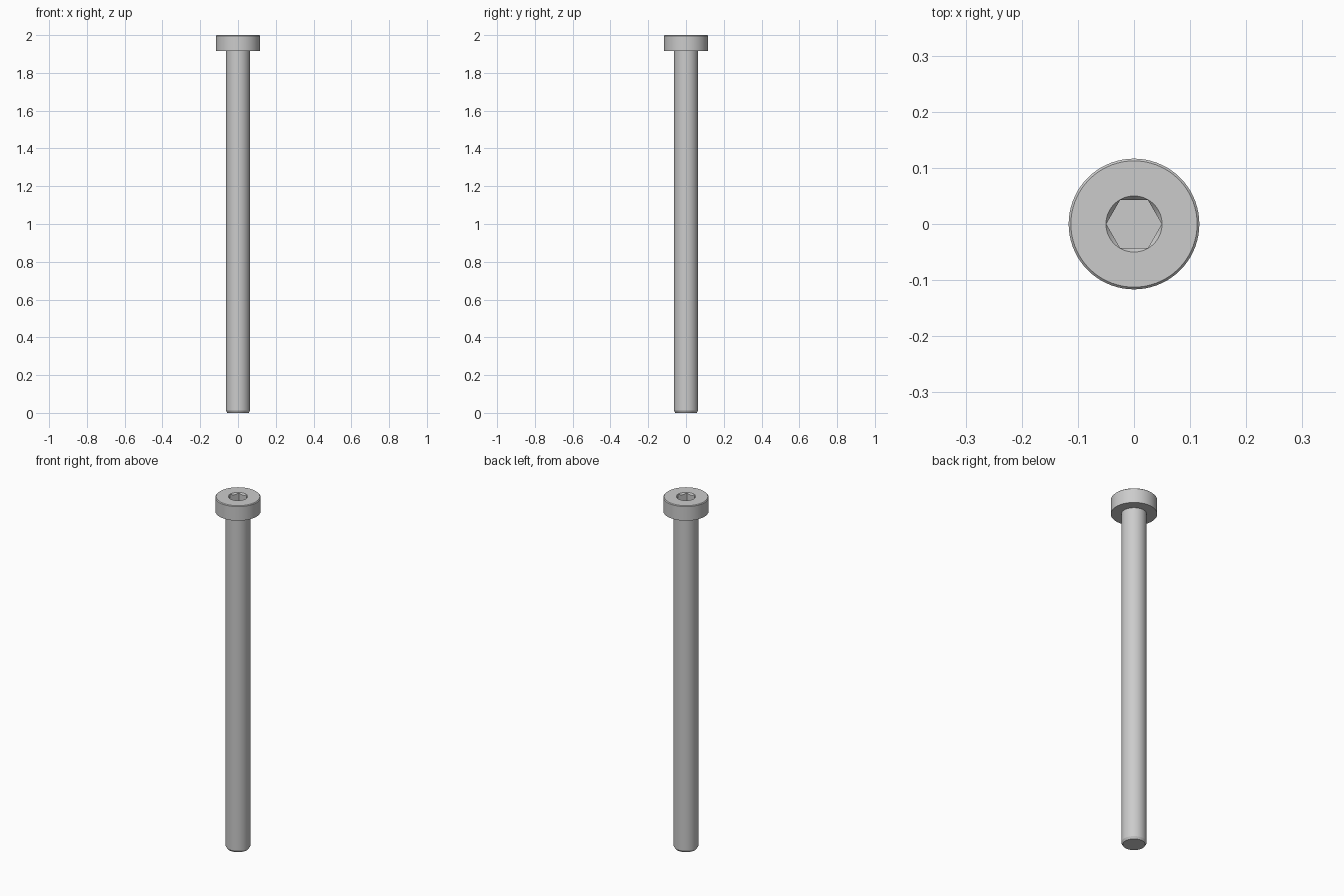
import bpy
import bmesh
from math import cos, sin, pi, radians

cube = bpy.data.objects.get("Cube")
if cube:
    bpy.data.objects.remove(cube, do_unlink=True)

SEGMENTS = 72
HEIGHT = 2.0
SHAFT_R, HEAD_R = 0.0635, 0.1165
HEAD_BASE = 1.916
SOCKET_R, SOCKET_FLAT = 0.05, 0.0428
SOCKET_FLOOR = 1.938


def hex_radius(angle):
    """Distance from the axis to a hexagon side, corners on the x axis."""
    return SOCKET_FLAT / cos(angle % (pi / 3) - pi / 6)


def circle(radius, z):
    return lambda a: (radius, z)


def socket_rim(a):
    """Where the conical lead-in meets the hexagon walls."""
    r = hex_radius(a)
    return r, HEIGHT - (SOCKET_R - r) * 1.2


def socket_floor(a):
    return hex_radius(a), SOCKET_FLOOR


# Rings from the chamfered tip, up the shaft, round the head, into the socket
rings = [
    circle(SHAFT_R - 0.007, 0),
    circle(SHAFT_R, 0.012),
    circle(SHAFT_R, HEAD_BASE),
    circle(HEAD_R, HEAD_BASE),
    circle(HEAD_R, HEIGHT - 0.004),
    circle(HEAD_R - 0.004, HEIGHT),
    circle(SOCKET_R, HEIGHT),
    socket_rim,
    socket_floor,
]

# Loft the rings into one closed skin
bm = bmesh.new()
loops = []
for ring in rings:
    loop = []
    for i in range(SEGMENTS):
        a = 2 * pi * i / SEGMENTS
        r, z = ring(a)
        loop.append(bm.verts.new((r * cos(a), r * sin(a), z)))
    loops.append(loop)
for low, high in zip(loops, loops[1:]):
    for i in range(SEGMENTS):
        j = (i + 1) % SEGMENTS
        bm.faces.new((low[i], low[j], high[j], high[i]))
bm.faces.new(loops[0][::-1])
bm.faces.new(loops[-1])
bmesh.ops.recalc_face_normals(bm, faces=bm.faces)

mesh = bpy.data.meshes.new("socket_screw")
bm.to_mesh(mesh)
bm.free()
screw = bpy.data.objects.new("socket_screw", mesh)
bpy.context.collection.objects.link(screw)

# Plain grey steel
steel = bpy.data.materials.new("grey_steel")
steel.use_nodes = True
colour = (0.6, 0.6, 0.6, 1)
steel.diffuse_color = colour
steel.node_tree.nodes["Principled BSDF"].inputs["Base Color"].default_value = colour
mesh.materials.append(steel)

# Round sides smooth, edges sharp
bpy.ops.object.select_all(action="DESELECT")
screw.select_set(True)
bpy.context.view_layer.objects.active = screw
bpy.ops.object.shade_smooth_by_angle(angle=radians(20))
